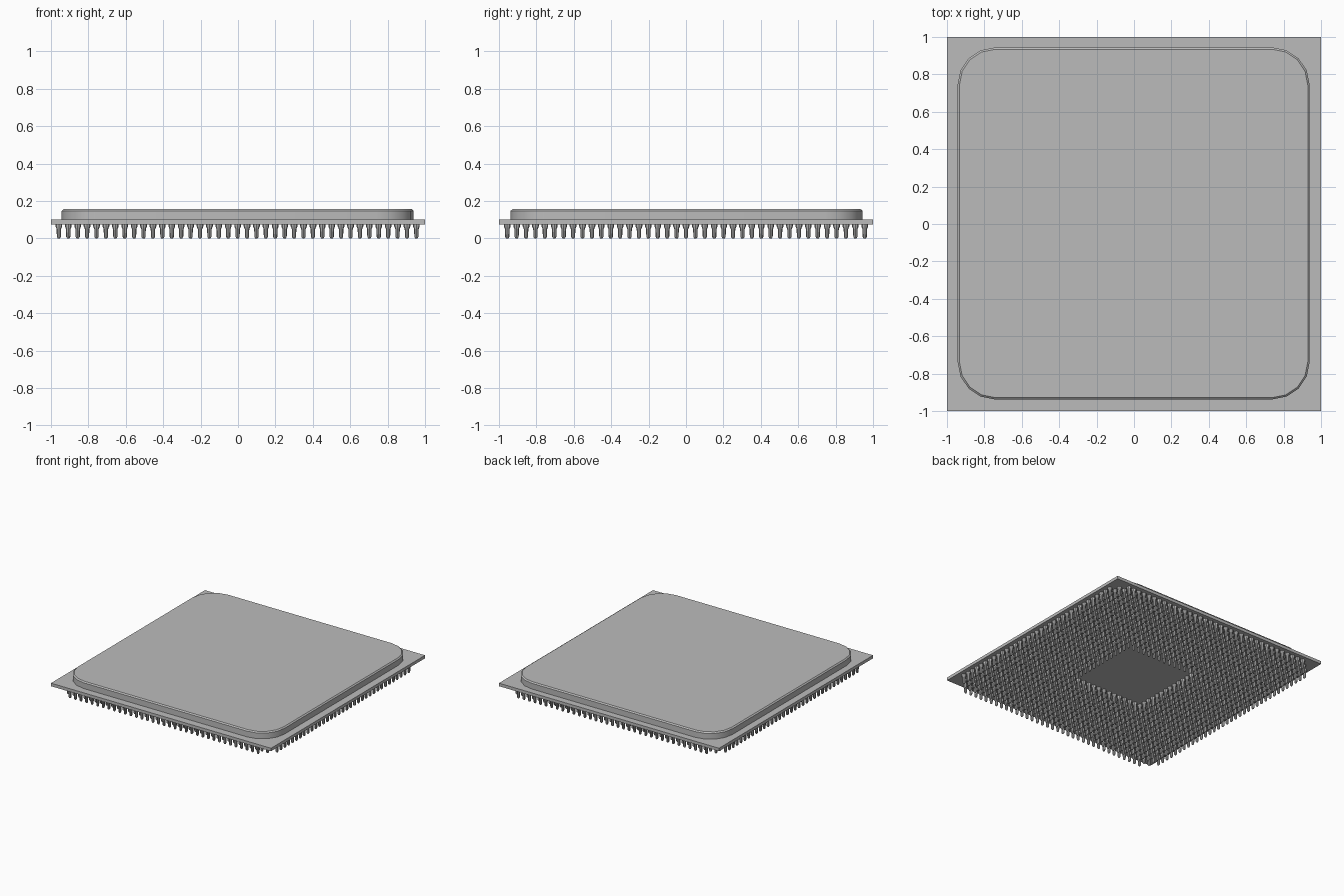
import bpy, bmesh
from math import cos, sin, pi

if "Cube" in bpy.data.objects:
    bpy.data.objects.remove(bpy.data.objects["Cube"])

grey = bpy.data.materials.new("plain_grey")
grey.use_nodes = True
colour = (0.5, 0.5, 0.5, 1)
grey.diffuse_color = colour
grey.node_tree.nodes["Principled BSDF"].inputs["Base Color"].default_value = colour


def finish(bm, name, smooth=True):
    bmesh.ops.recalc_face_normals(bm, faces=bm.faces)
    mesh = bpy.data.meshes.new(name)
    bm.to_mesh(mesh)
    bm.free()
    mesh.materials.append(grey)
    obj = bpy.data.objects.new(name, mesh)
    bpy.context.collection.objects.link(obj)
    if smooth:
        bpy.ops.object.select_all(action="DESELECT")
        obj.select_set(True)
        bpy.context.view_layer.objects.active = obj
        bpy.ops.object.shade_smooth_by_angle(angle=pi / 5)
    return obj


def loft(bm, outlines):
    """Join stacked outlines of equal length and cap both ends."""
    rings = [[bm.verts.new(p) for p in outline] for outline in outlines]
    for low, high in zip(rings, rings[1:]):
        for i in range(len(low)):
            bm.faces.new((low[i - 1], low[i], high[i], high[i - 1]))
    bm.faces.new(rings[0][::-1])
    bm.faces.new(rings[-1])


def rounded_square(half, radius, z, steps=4):
    points = []
    for corner, (sx, sy) in enumerate([(1, 1), (-1, 1), (-1, -1), (1, -1)]):
        for k in range(steps + 1):
            a = (corner + k / steps) * pi / 2
            points.append((sx * (half - radius) + radius * cos(a) - 0.002,
                           sy * (half - radius) + radius * sin(a) + 0.003, z))
    return points


def circle(x, y, radius, z, sides=8):
    return [(x + radius * cos(2 * pi * k / sides),
             y + radius * sin(2 * pi * k / sides), z) for k in range(sides)]


# Thin square circuit board
bm = bmesh.new()
loft(bm, [[(-1, -1, z), (1, -1, z), (1, 1, z), (-1, 1, z)] for z in (0.075, 0.1)])
finish(bm, "board", smooth=False)

# Rounded metal lid with a narrow chamfer
bm = bmesh.new()
loft(bm, [rounded_square(0.941, 0.2, 0.1),
          rounded_square(0.941, 0.2, 0.147),
          rounded_square(0.931, 0.19, 0.156)])
finish(bm, "heat_spreader_lid")

# Grid of shouldered pins, open in the middle and clipped at the corners
PITCH, REACH, HOLE = 0.0503, 19, 6
PROFILE = [(0.006, 0), (0.011, 0.008), (0.012, 0.05), (0.018, 0.064), (0.018, 0.075)]
bm = bmesh.new()
for i in range(-REACH, REACH + 1):
    for j in range(-REACH, REACH + 1):
        in_hole = max(abs(i), abs(j)) <= HOLE
        in_corner = abs(i) + abs(j) > 2 * REACH - 2
        if not (in_hole or in_corner):
            loft(bm, [circle(i * PITCH - 0.002, j * PITCH, r, z) for r, z in PROFILE])
finish(bm, "contact_pins")
